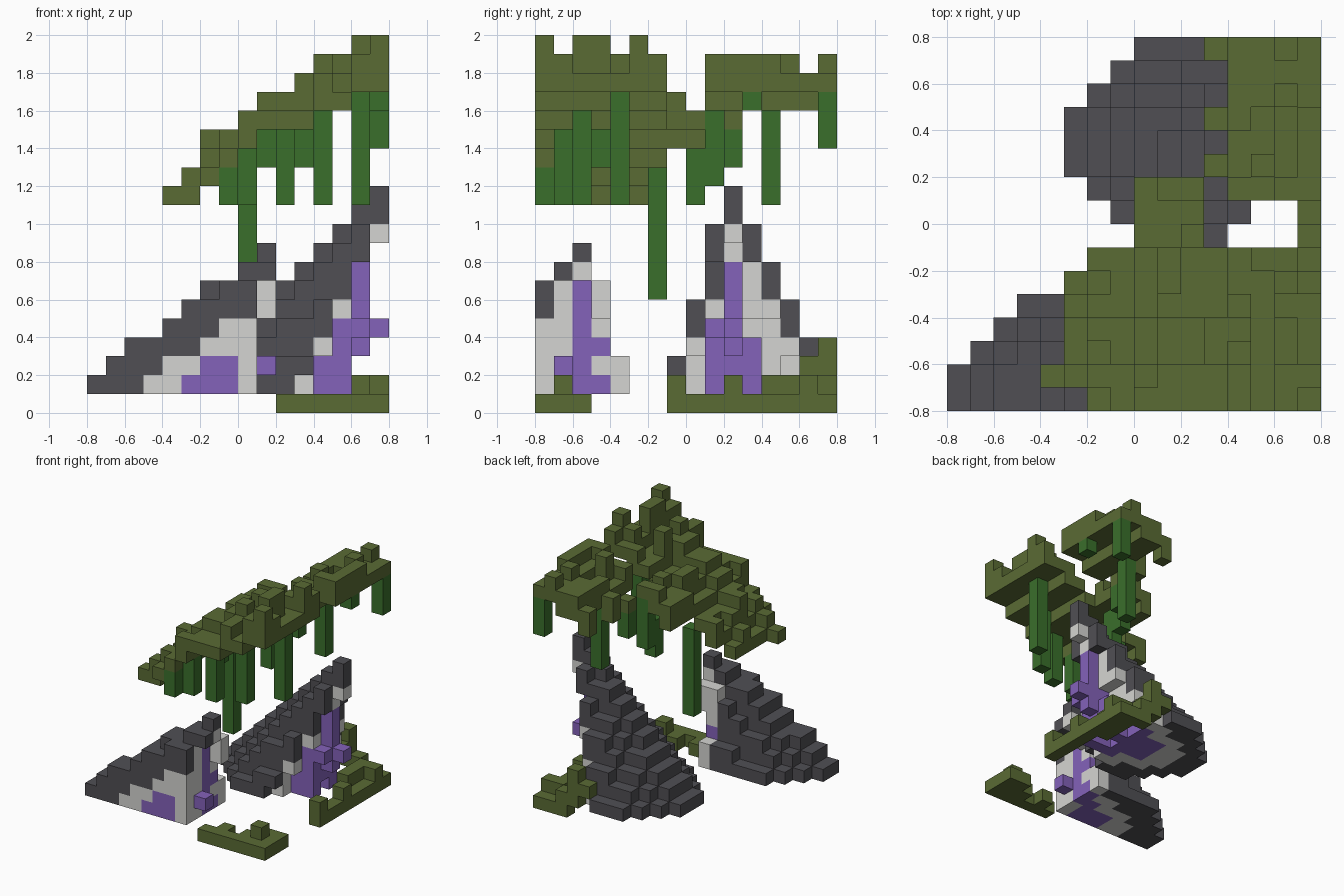
import bpy
import bmesh
import random
from mathutils import Vector

random.seed(7)
cube = bpy.data.objects.get("Cube")
if cube:
    bpy.data.objects.remove(cube, do_unlink=True)

CELL = 0.1
HALF = 8  # the model is sixteen cells wide and deep


def linear(c):
    return c / 12.92 if c <= 0.04045 else ((c + 0.055) / 1.055) ** 2.4


def material(name, code):
    rgb = [linear(int(code[i:i + 2], 16) / 255) for i in (0, 2, 4)]
    mat = bpy.data.materials.new(name)
    mat.use_nodes = True
    mat.diffuse_color = (*rgb, 1)
    node = mat.node_tree.nodes["Principled BSDF"]
    node.inputs["Base Color"].default_value = (*rgb, 1)
    node.inputs["Roughness"].default_value = 1
    return mat


DARK = material("dark basalt", "504F54")
PALE = material("pale calcite", "D5D5D2")
PURPLE = material("purple crystal", "8462BA")
LEAF = material("olive leaves", "5A6B34")
VINE = material("vine green", "3A6F2B")

AXES = [Vector(a) for a in ((1, 0, 0), (-1, 0, 0), (0, 1, 0),
                            (0, -1, 0), (0, 0, 1), (0, 0, -1))]


def box(cells, mat, x, y, z, size):
    """Fill a block of cells with one material."""
    for i in range(size[0]):
        for j in range(size[1]):
            for k in range(size[2]):
                cells[(x + i, y + j, z + k)] = mat


def paint_open_side(cells, mat, y, low, high):
    """Recolour the outermost +x cell of each line in an upright strip."""
    for z in range(low, high + 1):
        line = [c for c in cells if c[1] == y and c[2] == z]
        if line:
            cells[max(line)] = mat


def build(name, cells):
    """Turn filled cells into a mesh made only of their exposed faces."""
    mats = list(dict.fromkeys(cells.values()))
    bm = bmesh.new()
    for cell, mat in cells.items():
        middle = Vector(cell) + Vector((0.5 - HALF, 0.5 - HALF, 0.5))
        for n in AXES:
            if tuple(int(a + b) for a, b in zip(cell, n)) in cells:
                continue
            u = Vector((n.y, n.z, n.x))
            v = n.cross(u)
            corners = [(-u - v), (u - v), (u + v), (v - u)]
            verts = [bm.verts.new((middle + (n + c) / 2) * CELL) for c in corners]
            bm.faces.new(verts).material_index = mats.index(mat)
    bmesh.ops.remove_doubles(bm, verts=bm.verts, dist=CELL / 100)
    mesh = bpy.data.meshes.new(name)
    bm.to_mesh(mesh)
    bm.free()
    for mat in mats:
        mesh.materials.append(mat)
    obj = bpy.data.objects.new(name, mesh)
    bpy.context.collection.objects.link(obj)


def rock(top, left, right, middle, half):
    """Leaning half cone, open towards +x, with shells around a crystal core.
    Each pair gives the value at the base and at the peak."""
    cells = {}
    for z in range(1, top + 1):
        t = (z - 1) / (top - 1)
        l, r, m = (a + (b - a) * t for a, b in (left, right, middle))
        h = half[0] + (half[1] - half[0]) * t ** 0.8
        for x in range(16):
            for y in range(16):
                dx = r - (x + 0.5)
                dy = abs(y + 0.5 - m) / h
                if dx < 1.5 * dy * dy * (1 - t):
                    continue
                f = (dx / (r - l)) ** 2 + dy ** 2
                if f > 1:
                    continue
                if f > 0.49 - 0.27 * t or z >= top - 1:
                    mat = DARK
                elif f > 0.21 - 0.22 * t:
                    mat = PALE
                else:
                    mat = PURPLE
                cells[(x, y, z)] = mat
    return cells


# Front rock, cut off flat at the front
front = rock(8, (-0.3, 8.8), (9.1, 9.4), (0.5, 2.5), (4.95, 0.8))
box(front, DARK, 3, 4, 1, (1, 1, 1))
box(front, DARK, 5, 0, 3, (1, 1, 1))
box(front, DARK, 6, 0, 4, (1, 1, 1))
box(front, PALE, 8, 0, 1, (1, 2, 4))
box(front, PALE, 7, 0, 3, (1, 1, 2))
box(front, DARK, 7, 0, 5, (2, 1, 2))
box(front, PALE, 8, 1, 5, (1, 1, 2))
box(front, DARK, 8, 1, 7, (2, 2, 1))
box(front, PALE, 8, 3, 4, (1, 1, 3))
box(front, PALE, 9, 3, 5, (1, 1, 2))
box(front, PALE, 8, 3, 1, (1, 2, 2))
box(front, PURPLE, 8, 2, 1, (1, 1, 6))
box(front, PURPLE, 8, 3, 1, (1, 1, 1))
box(front, PURPLE, 8, 3, 3, (1, 1, 1))
box(front, PURPLE, 9, 1, 2, (1, 1, 1))
box(front, PALE, 9, 2, 7, (1, 1, 1))
box(front, DARK, 9, 2, 8, (1, 1, 1))
build("front_rock", front)

# Back rock, taller, with crystals growing out of its open side
back = rock(11, (5, 14.9), (12.4, 16), (11.5, 10.4), (4.9, 0.5))
box(back, DARK, 14, 10, 10, (2, 1, 1))
box(back, PALE, 15, 10, 9, (1, 1, 1))
box(back, DARK, 11, 8, 3, (1, 1, 1))
box(back, PALE, 12, 8, 3, (1, 1, 1))
for y, low, high in ((8, 1, 2), (9, 5, 5), (10, 8, 8), (11, 4, 7), (12, 2, 5), (13, 2, 3)):
    paint_open_side(back, PALE, y, low, high)
for y, low, high in ((7, 1, 2), (8, 4, 5), (9, 6, 9), (11, 8, 9), (12, 6, 7), (13, 4, 5)):
    paint_open_side(back, DARK, y, low, high)
box(back, PURPLE, 12, 9, 1, (2, 1, 2))
box(back, PURPLE, 13, 9, 3, (1, 1, 2))
box(back, PURPLE, 12, 10, 2, (2, 1, 2))
box(back, PURPLE, 14, 10, 3, (1, 1, 5))
box(back, PURPLE, 13, 10, 4, (1, 1, 1))
box(back, PURPLE, 15, 10, 4, (1, 1, 1))
box(back, PURPLE, 14, 9, 4, (1, 1, 1))
box(back, PURPLE, 12, 11, 1, (2, 1, 3))
build("back_rock", back)

# Hanging vines: column, row, lowest cell, top
vines = {}
vine_tops = {}
for x, y, low, top in ((7, 0, 11, 13), (8, 1, 11, 14), (10, 1, 11, 15), (9, 3, 13, 15),
                       (12, 2, 11, 16), (14, 4, 11, 17), (8, 6, 6, 13), (10, 8, 11, 14),
                       (10, 9, 12, 16), (11, 10, 13, 15), (12, 12, 11, 17),
                       (15, 11, 16, 17), (15, 15, 14, 17)):
    box(vines, VINE, x, y, low, (1, 1, top - low))
    vine_tops[(x, y)] = top
build("hanging_vines", vines)

# Canopy: a ragged sheet of leaves that climbs towards +x
starts = [6, 4, 5, 5, 5, 5, 6, 8, 8, 12, 11, 12, 11, 12, 12, 11]
bases = [11, 11, 12, 13, 14, 15, 15, 15, 16, 16, 17, 17]
peaks = [12, 13, 15, 15, 16, 17, 17, 18, 19, 19, 20, 20]
tufts = ((15, 0), (14, 2), (14, 3), (15, 5), (12, 4), (13, 10), (11, 3), (8, 2), (6, 3), (10, 7))
canopy = {}
clumps = {}
for y, start in enumerate(starts):
    columns = list(range(start, 16))
    if y in (7, 8):
        columns = [8, 9, 10]
    elif y == 9:
        columns += [8, 9, 10]
    row_limit = 20 if y in (0, 2, 3, 5) else 18 if y == 14 else 16 if y == 8 else 19
    for x in columns:
        low = bases[x - 4]
        key = ((x + y // 2) // 2, y // 2)
        if key not in clumps:
            clumps[key] = random.choice((1, 1, 2))
        height = clumps[key] + (random.random() < 0.3)
        limit = min(peaks[x - 4], row_limit)
        top = limit if (x, y) in tufts else min(low + height, limit)
        bottom = max(low, vine_tops.get((x, y), low))
        box(canopy, LEAF, x, y, bottom, (1, 1, max(1, top - bottom)))
build("leaf_canopy", canopy)

# Fallen leaves at the front
litter = {}
box(litter, LEAF, 10, 0, 0, (6, 1, 1))
box(litter, LEAF, 11, 1, 0, (1, 1, 1))
box(litter, LEAF, 13, 1, 0, (3, 1, 1))
box(litter, LEAF, 14, 2, 0, (2, 1, 1))
box(litter, LEAF, 14, 1, 1, (1, 1, 1))
build("front_leaf_litter", litter)

# Fallen leaves around the back rock
litter = {}
box(litter, LEAF, 15, 7, 0, (1, 9, 1))
box(litter, LEAF, 14, 12, 0, (1, 4, 1))
box(litter, LEAF, 13, 15, 0, (1, 1, 1))
box(litter, LEAF, 15, 7, 1, (1, 1, 1))
box(litter, LEAF, 15, 10, 1, (1, 1, 1))
box(litter, LEAF, 14, 12, 1, (1, 3, 1))
box(litter, LEAF, 15, 14, 1, (1, 1, 1))
box(litter, LEAF, 12, 15, 1, (2, 1, 1))
box(litter, LEAF, 11, 14, 2, (2, 2, 1))
box(litter, LEAF, 12, 15, 3, (1, 1, 1))
build("back_leaf_litter", litter)
